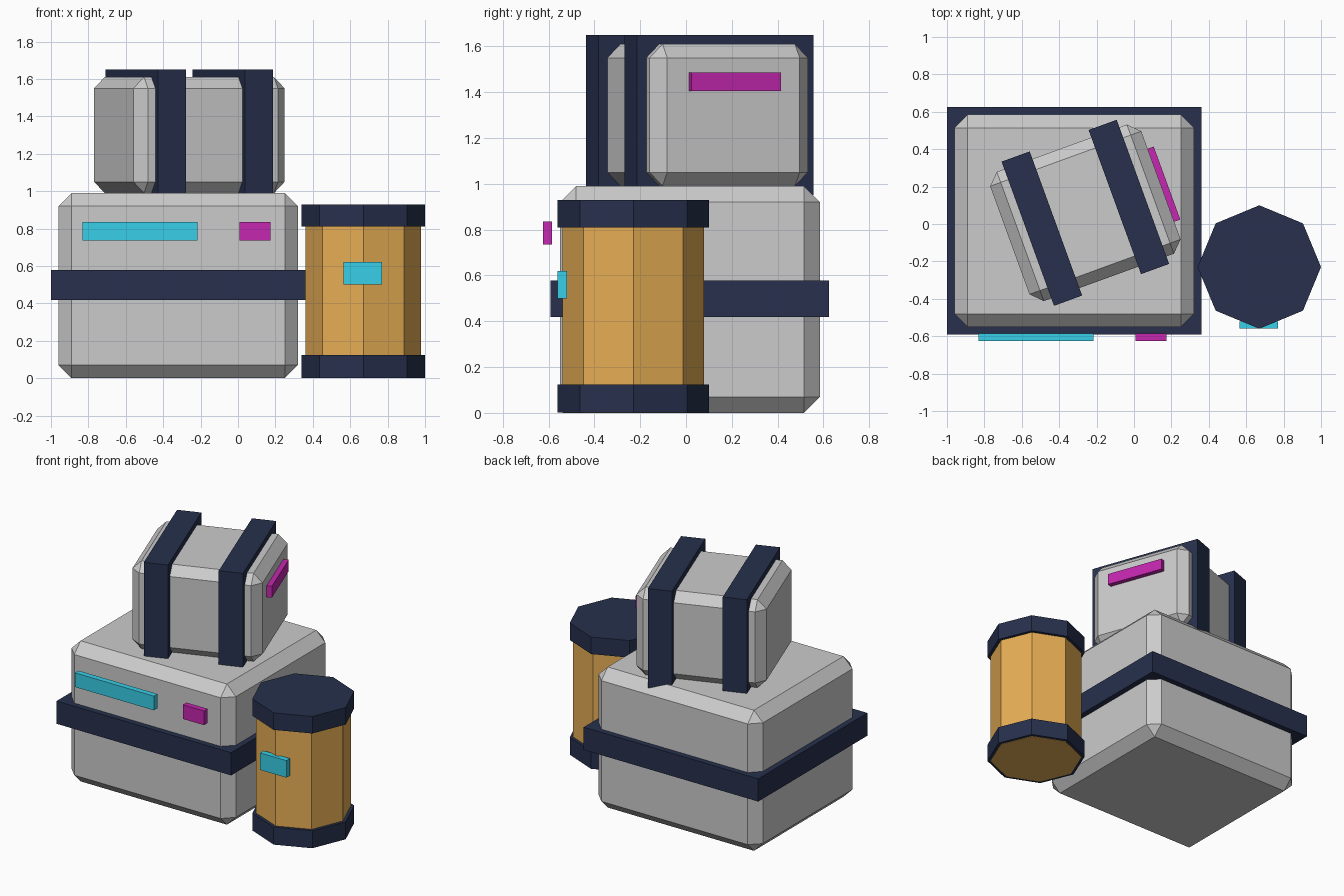
import bpy
from math import radians
from mathutils import Matrix, Vector

if "Cube" in bpy.data.objects:
    bpy.data.objects.remove(bpy.data.objects["Cube"])


def material(name, rgb):
    m = bpy.data.materials.new(name)
    m.diffuse_color = (*rgb, 1)
    m.use_nodes = True
    m.node_tree.nodes["Principled BSDF"].inputs["Base Color"].default_value = m.diffuse_color
    return m


NAVY = material("navy", (0.02, 0.03, 0.075))
ORANGE = material("orange", (0.80, 0.42, 0.09))
CYAN = material("cyan", (0.04, 0.62, 0.80))
MAGENTA = material("magenta", (0.55, 0.02, 0.43))


def box(name, center, size, mat=None, chamfer=0, frame=Matrix()):
    """Box, optionally chamfered, placed in a local frame."""
    bpy.ops.mesh.primitive_cube_add(size=1)
    ob = bpy.context.object
    ob.name = name
    ob.data.transform(Matrix.Diagonal((*size, 1)))
    ob.matrix_world = frame @ Matrix.Translation(Vector(center))
    if mat:
        ob.data.materials.append(mat)
    if chamfer:
        bev = ob.modifiers.new("chamfer", 'BEVEL')
        bev.width = chamfer
        bev.segments = 1
        bev.limit_method = 'NONE'
    return ob


def drum(name, radius, z0, z1, mat):
    """Eight-sided prism with a corner pointing along +x."""
    bpy.ops.mesh.primitive_cylinder_add(
        vertices=8, radius=radius, depth=z1 - z0,
        location=(0.67, -0.23, (z0 + z1) / 2))
    ob = bpy.context.object
    ob.name = name
    ob.data.materials.append(mat)


# Large lower crate with its belt and front labels
box("large_crate", (-0.32, 0.017, 0.495), (1.28, 1.135, 0.99), chamfer=0.07)
box("large_crate_belt", (-0.32, 0.017, 0.498), (1.36, 1.215, 0.16), NAVY)
box("large_crate_long_label", (-0.525, -0.605, 0.785), (0.615, 0.04, 0.10), CYAN)
box("large_crate_short_label", (0.09, -0.605, 0.785), (0.165, 0.04, 0.10), MAGENTA)

# Small crate on top, turned 20 degrees, with two straps and a side label
turned = Matrix.Translation((-0.26, 0.06, 0)) @ Matrix.Rotation(radians(20), 4, 'Z')
box("small_crate", (0, 0, 1.30), (0.86, 0.735, 0.62), chamfer=0.06, frame=turned)
for side, x in (("left", -0.2475), ("right", 0.2475)):
    box(f"small_crate_{side}_strap", (x, 0, 1.30), (0.16, 0.82, 0.70), NAVY, frame=turned)
box("small_crate_label", (0.447, 0, 1.445), (0.035, 0.415, 0.08), MAGENTA, frame=turned)

# Octagonal barrel with end caps and a label
drum("barrel_body", 0.308, 0, 0.88, ORANGE)
drum("barrel_bottom_cap", 0.33, 0.002, 0.125, NAVY)
drum("barrel_top_cap", 0.33, 0.81, 0.93, NAVY)
box("barrel_label", (0.667, -0.54, 0.56), (0.205, 0.04, 0.12), CYAN)
